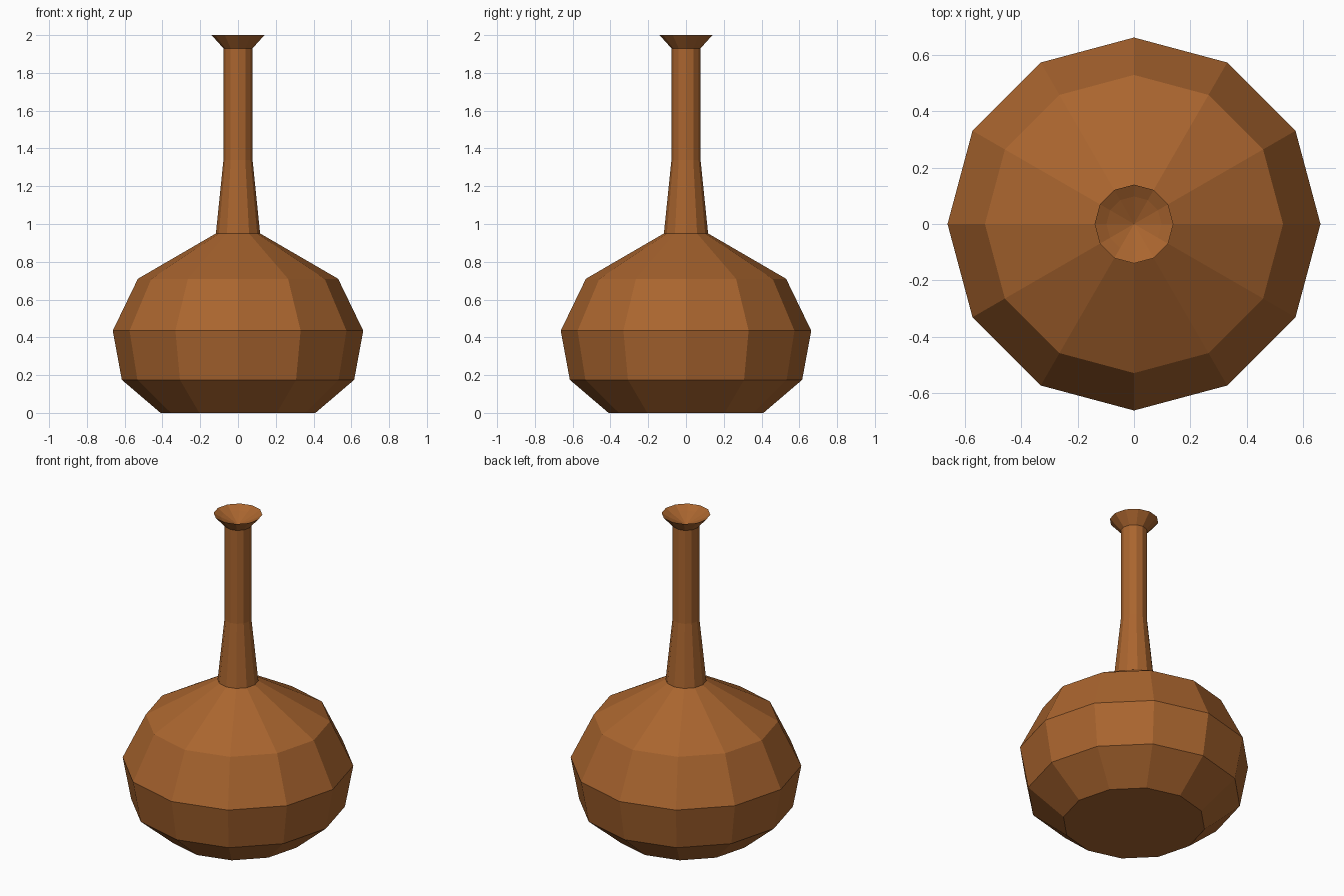
import bpy, bmesh
from math import cos, sin, tau

if "Cube" in bpy.data.objects:
    bpy.data.objects.remove(bpy.data.objects["Cube"])

SIDES = 12


def lathe(name, profile, material):
    """Revolve (radius, z) points about z; ends at radius 0 close to a point."""
    bm = bmesh.new()
    rings = []
    for r, z in profile:
        if r == 0:
            rings.append([bm.verts.new((0, 0, z))] * SIDES)
        else:
            rings.append([bm.verts.new((r * cos(tau * i / SIDES), r * sin(tau * i / SIDES), z))
                          for i in range(SIDES)])
    for low, high in zip(rings, rings[1:]):
        for i in range(SIDES):
            j = (i + 1) % SIDES
            corners = list(dict.fromkeys((low[i], low[j], high[j], high[i])))
            bm.faces.new(corners)
    # flat base
    bm.faces.new(rings[0][::-1])
    bmesh.ops.recalc_face_normals(bm, faces=bm.faces)
    mesh = bpy.data.meshes.new(name)
    bm.to_mesh(mesh)
    bm.free()
    mesh.materials.append(material)
    obj = bpy.data.objects.new(name, mesh)
    bpy.context.collection.objects.link(obj)
    return obj


clay = bpy.data.materials.new("brown_clay")
clay.diffuse_color = (0.40, 0.13, 0.028, 1)
clay.use_nodes = True
clay.node_tree.nodes["Principled BSDF"].inputs["Base Color"].default_value = clay.diffuse_color

body = [(0.41, 0), (0.615, 0.175), (0.663, 0.435), (0.53, 0.71)]
neck = [(0.117, 0.95), (0.077, 1.34), (0.077, 1.93)]
# flared lip with a shallow funnel inside
mouth = [(0.14, 2.0), (0.098, 1.975), (0, 1.93)]

lathe("bottle", body + neck + mouth, clay)
